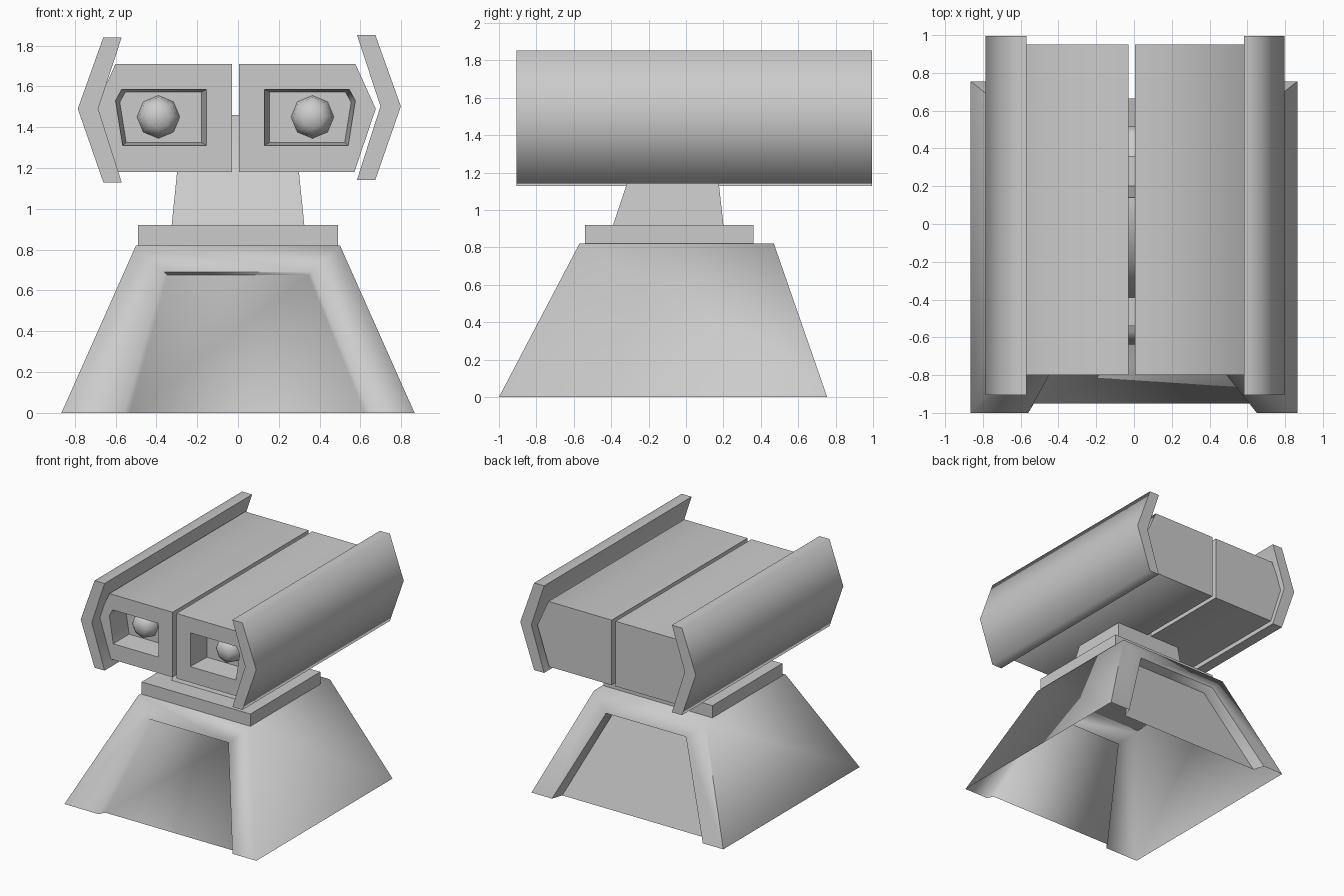
import bpy, bmesh, math
from mathutils import Vector

if "Cube" in bpy.data.objects:
    bpy.data.objects.remove(bpy.data.objects["Cube"])


def finish(bm, name, angle=80):
    bmesh.ops.remove_doubles(bm, verts=bm.verts, dist=0.0005)
    bmesh.ops.recalc_face_normals(bm, faces=bm.faces)
    me = bpy.data.meshes.new(name)
    bm.to_mesh(me)
    bm.free()
    ob = bpy.data.objects.new(name, me)
    bpy.context.collection.objects.link(ob)
    bpy.ops.object.select_all(action='DESELECT')
    bpy.context.view_layer.objects.active = ob
    ob.select_set(True)
    bpy.ops.object.shade_smooth_by_angle(angle=math.radians(angle))
    return ob


def ring(bm, pts):
    return [bm.verts.new(p) for p in pts]


def bridge(bm, a, b, closed=True):
    n = len(a)
    for i in range(n if closed else n - 1):
        j = (i + 1) % n
        bm.faces.new((a[i], a[j], b[j], b[i]))


def rect(x, y0, y1, z):
    return [(-x, y0, z), (x, y0, z), (x, y1, z), (-x, y1, z)]


def frustum(name, lower, upper):
    bm = bmesh.new()
    a, b = ring(bm, lower), ring(bm, upper)
    bridge(bm, a, b)
    bm.faces.new(a)
    bm.faces.new(b)
    finish(bm, name)


# Base: hollow pyramid stump, open below, recessed panels front and back
def panelled_wall(bm, y_bot, y_top, xl, xr, depth):
    def on_wall(x, z, d=0.0):
        return (x, y_bot + (y_top - y_bot) * z / 0.82 + d, z)
    outer = ring(bm, [on_wall(-0.865, 0), on_wall(-0.5, 0.82),
                      on_wall(0.5, 0.82), on_wall(0.865, 0)])
    rim = ring(bm, [on_wall(xl, 0), on_wall(-0.36, 0.69),
                    on_wall(0.36, 0.69), on_wall(xr, 0)])
    floor = ring(bm, [on_wall(xl + 0.03, 0, depth), on_wall(-0.345, 0.675, depth),
                      on_wall(0.345, 0.675, depth), on_wall(xr - 0.03, 0, depth)])
    bridge(bm, outer, rim, False)
    bridge(bm, rim, floor, False)
    bm.faces.new(floor)
    return outer


bm = bmesh.new()
front = panelled_wall(bm, -1.0, -0.57, -0.56, 0.65, 0.05)
back = panelled_wall(bm, 0.755, 0.47, -0.68, 0.68, -0.09)
bridge(bm, front, back, False)
finish(bm, "base")

# Turntable collar and tapered neck
frustum("collar", rect(0.49, -0.54, 0.36, 0.82), rect(0.49, -0.54, 0.36, 0.92))
frustum("neck", rect(0.325, -0.39, 0.2, 0.92), rect(0.27, -0.21, 0.14, 1.46))

# Profiles in x-z of the left-hand side parts, mirrored for the right
POD = [(0.03, 1.18), (0.03, 1.71), (0.60, 1.71), (0.70, 1.49), (0.595, 1.18)]
MOUTH = [(0.155, 1.31), (0.155, 1.585), (0.57, 1.585), (0.60, 1.53), (0.565, 1.31)]
SHIELD = [(0.57, 1.13), (0.66, 1.13), (0.785, 1.49), (0.66, 1.84),
          (0.57, 1.84), (0.685, 1.49)]


def side_pts(profile, s, shift, y, dz=0.0):
    return [(s * (x + shift), y, z + dz) for x, z in profile]


for side, s, pod_shift, shield_shift, dz in (("left", -1, 0, 0, 0),
                                             ("right", 1, -0.025, 0.013, 0.012)):
    # Launcher pod with a recessed mouth
    bm = bmesh.new()
    rear = ring(bm, side_pts(POD, s, pod_shift, 0.95))
    face = ring(bm, side_pts(POD, s, pod_shift, -0.80))
    mouth = ring(bm, side_pts(MOUTH, s, pod_shift, -0.80))
    mid = Vector((0.39, 1.45))
    small = [tuple(mid + (Vector(p) - mid) * 0.9) for p in MOUTH]
    deep = ring(bm, side_pts(small, s, pod_shift, -0.62))
    bm.faces.new(rear)
    bridge(bm, rear, face)
    bridge(bm, face, mouth)
    bridge(bm, mouth, deep)
    bm.faces.new(deep)
    finish(bm, side + "_launcher_pod")

    # Eight-sided rounded nose inside the mouth
    bm = bmesh.new()
    rings = []
    for r, y in ((0.105, -0.62), (0.095, -0.67), (0.055, -0.71)):
        rings.append(ring(bm, [(s * (0.39 + pod_shift) + r * math.cos(i * math.pi / 4), y,
                                1.45 + r * math.sin(i * math.pi / 4)) for i in range(8)]))
    bridge(bm, rings[0], rings[1])
    bridge(bm, rings[1], rings[2])
    bm.faces.new(rings[2])
    finish(bm, side + "_nose")

    # Chevron side shield
    bm = bmesh.new()
    a = ring(bm, side_pts(SHIELD, s, shield_shift, -0.905, dz))
    b = ring(bm, side_pts(SHIELD, s, shield_shift, 0.995, dz))
    bridge(bm, a, b)
    for r in (a, b):
        bm.faces.new((r[0], r[1], r[2], r[5]))
        bm.faces.new((r[5], r[2], r[3], r[4]))
    finish(bm, side + "_shield")
